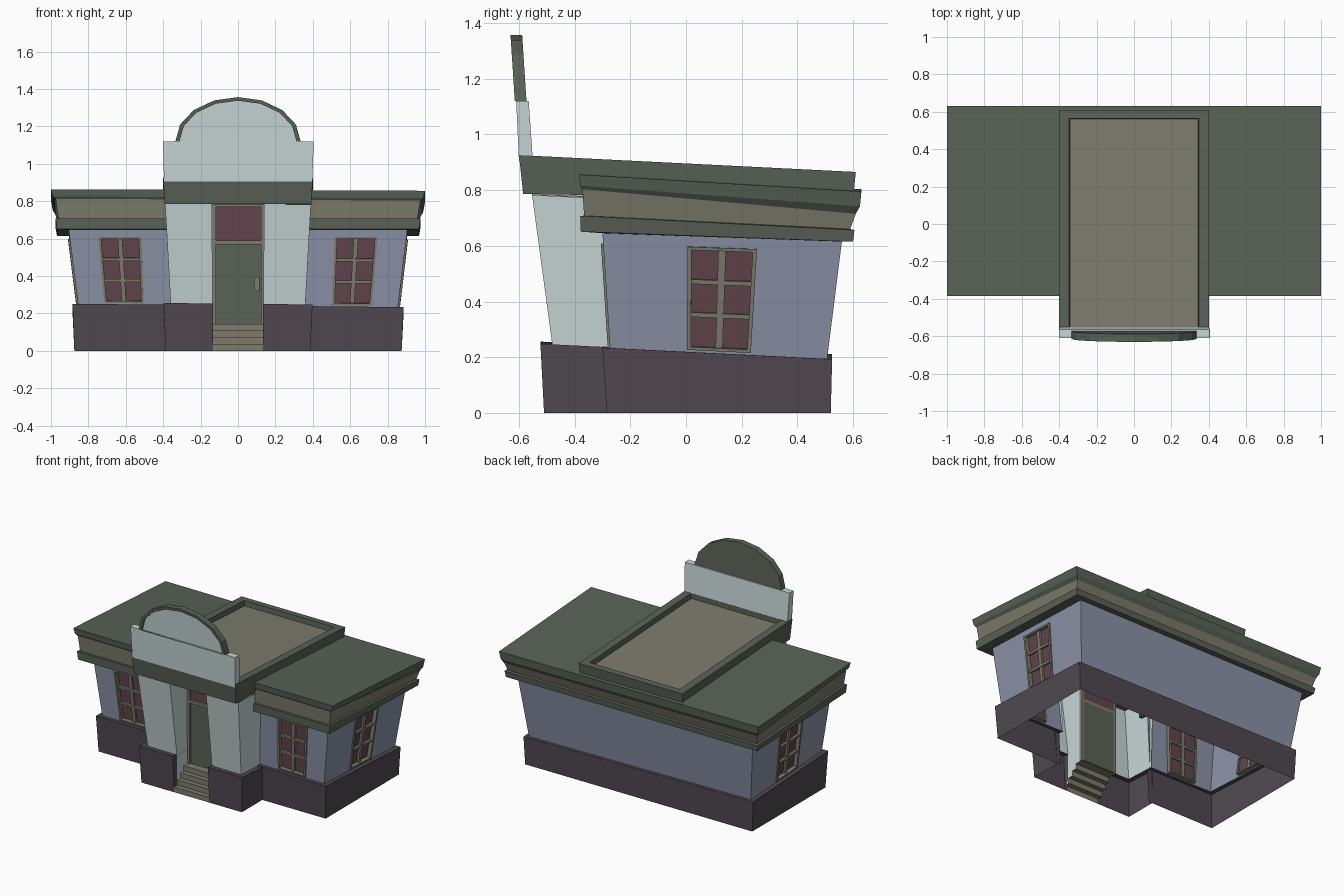
import bpy, math
from mathutils import Vector as V

if "Cube" in bpy.data.objects:
    bpy.data.objects.remove(bpy.data.objects["Cube"])

COL = {'plinth': (.08, .066, .082), 'green': (.10, .122, .095), 'tan': (.205, .2, .15),
       'blue': (.26, .29, .39), 'pale': (.58, .68, .68), 'glass': (.12, .06, .075)}
MATS = {}
for k, c in COL.items():
    MATS[k] = bpy.data.materials.new(k)
    MATS[k].diffuse_color = (*c, 1)


def mesh(name, verts, faces, col):
    me = bpy.data.meshes.new(name)
    me.from_pydata([tuple(v) for v in verts], [], faces)
    me.materials.append(MATS[col])
    ob = bpy.data.objects.new(name, me)
    bpy.context.collection.objects.link(ob)
    return ob


def loft(name, levels, col, closed=False, cap_top=False, cap_low=False):
    n = len(levels[0])
    verts = [p for l in levels for p in l]
    faces = []
    for k in range(len(levels) - 1):
        for i in range(n if closed else n - 1):
            a, b = k * n + i, k * n + (i + 1) % n
            faces.append((b, a, a + n, b + n))
    if cap_top:
        faces.append(tuple(reversed(range((len(levels) - 1) * n, len(levels) * n))))
    if cap_low:
        faces.append(tuple(range(n)))
    return mesh(name, verts, faces, col)


def box_pts(x0, x1, y0, y1, z):
    return [(x0, y0, z), (x0, y1, z), (x1, y1, z), (x1, y0, z)]


def box(name, x0, x1, y0, y1, z0, z1, col):
    return loft(name, [box_pts(x0, x1, y0, y1, z0), box_pts(x0, x1, y0, y1, z1)], col, True, True, True)


# Outline of the wide building, open where the entrance block meets it
def wing(hx, y0, y1, c, sy=0.0, sx=0.0):
    pts = [(-.36, y0), (-hx, y0), (-hx, y1), (hx, y1), (hx, y0), (.36, y0)]
    return [V((x, y, c - sy * y - sx * x)) for x, y in pts]


wall_lo = wing(.855, -.273, .507, .228, .05, .01)
wall_hi = wing(.905, -.30, .56, .635, .035)
loft('plinth', [wing(.875, -.285, .52, 0), wing(.885, -.30, .525, .228, .05, .01), wall_lo], 'plinth')
frieze_lo = wing(.96, -.366, .59, .69, .05)
frieze_hi = wing(.975, -.372, .61, .775, .09, .005)
loft('lower_cornice', [wall_hi, wing(.968, -.378, .6, .637, .037), wing(.975, -.38, .605, .688, .052), frieze_lo], 'green')
loft('frieze', [frieze_lo, frieze_hi], 'tan')
loft('roof_slab', [frieze_hi, wing(.99, -.38, .625, .793, .074, .005), wing(1, -.385, .63, .837, .06, .004)],
     'green', cap_top=True)


# Walls with window openings, and windows fitted into them
BOX_F = [(0, 1, 2, 3), (7, 6, 5, 4), (0, 4, 5, 1), (1, 5, 6, 2), (2, 6, 7, 3), (3, 7, 4, 0)]


def window(name, P, n, s0, s1, t0, t1):
    def q(u, v, d):
        return P(s0 + (s1 - s0) * u, t0 + (t1 - t0) * v) + n * d
    vs, fs = [], []

    def bar(u0, u1, v0, v1, out):
        k = len(vs)
        for d in (-.025, out):
            vs.extend([q(u0, v0, d), q(u0, v1, d), q(u1, v1, d), q(u1, v0, d)])
        fs.extend([tuple(k + i for i in f) for f in BOX_F])
    bar(0, .06, 0, 1, .008)
    bar(.94, 1, 0, 1, .008)
    bar(.06, .94, 0, .03, .008)
    bar(.06, .94, .97, 1, .008)
    bar(.445, .555, .03, .97, -.004)
    for v in (.34, .66):
        bar(.06, .94, v - .022, v + .022, -.002)
    mesh(name + '_frame', vs, fs, 'tan')
    mesh(name + '_glass', [q(0, 0, -.018), q(1, 0, -.018), q(1, 1, -.018), q(0, 1, -.018)], [(0, 1, 2, 3)], 'glass')


SPANS = {0: ('front_left', .285, .71), 4: ('front_right', .29, .715),
         1: ('left', .352, .645), 3: ('right', .355, .648)}
for i in range(5):
    a, b, c, d = wall_lo[i + 1], wall_lo[i], wall_hi[i], wall_hi[i + 1]
    if i not in SPANS:
        mesh('back_wall', [a, b, c, d], [(0, 1, 2, 3)], 'blue')
        continue
    label, s0, s1 = SPANS[i]
    t0, t1 = .02, .91
    P = lambda s, t: a.lerp(b, s).lerp(d.lerp(c, s), t)
    hole = [P(s0, t0), P(s1, t0), P(s1, t1), P(s0, t1)]
    mesh(label + '_wall', [a, b, c, d] + hole, [(k, (k + 1) % 4, 4 + (k + 1) % 4, 4 + k) for k in range(4)], 'blue')
    window(label + '_window', P, (b - a).cross(d - a).normalized(), s0, s1, t0, t1)

# Entrance steps: an open folded strip
DOOR_Y = -.35
prof = []
for i in range(4):
    y = -.51 + .035 * i
    prof += [(y, .036 * i), (y, .036 * (i + 1))]
prof.append((DOOR_Y, .144))
loft('steps', [[(x, y, z) for y, z in prof] for x in (.135, -.135)], 'tan')


# Entrance pillars and their plinths, one per side
def tilt(pts, c, s, sy=.05):
    out = [V((s * x, y, (c - sy * y - .01 * s * x) if c else 0)) for x, y in pts]
    return out if s > 0 else out[::-1]


for s, side in ((1, 'right'), (-1, 'left')):
    low = tilt([(.36, -.26), (.36, -.48), (.135, -.48), (.135, DOOR_Y)], .222, s)
    top = tilt([(.39, -.28), (.39, -.553), (.14, -.553), (.14, DOOR_Y)], .759, s)
    loft(side + '_pillar', [low, top], 'pale')
    loft(side + '_pillar_plinth',
         [tilt([(.387, -.285), (.387, -.51), (.135, -.51), (.135, -.48)], 0, s),
          tilt([(.398, -.295), (.398, -.523), (.135, -.523), (.135, -.48)], .226, s),
          tilt([(.36, -.26), (.36, -.48), (.135, -.48), (.135, -.48)], .222, s)], 'plinth')
    cheek = [(s * .135, y, z) for y, z in prof] + [(s * .135, DOOR_Y, .24), (s * .135, -.51, .247)]
    mesh(side + '_step_cheek', cheek, [tuple(range(len(cheek)))[::s]], 'pale')

# Door, transom and frame
box('door', -.118, .123, DOOR_Y, DOOR_Y + .01, .144, .57, 'green')
box('transom_glass', -.118, .123, DOOR_Y, DOOR_Y + .01, .59, .77, 'glass')
for nm, x0, x1, z0, z1 in (('left_jamb', -.14, -.118, .144, .785), ('right_jamb', .123, .14, .144, .785),
                           ('transom_bar', -.118, .123, .57, .59), ('door_head', -.118, .123, .77, .785)):
    box(nm, x0, x1, DOOR_Y - .015, DOOR_Y + .01, z0, z1, 'tan')
box('door_handle', .085, .115, DOOR_Y - .025, DOOR_Y, .32, .395, 'tan')


# Raised central roof with a sunken tray
def rect(hx, y0, y1, c, sy=.05):
    return [(x, y, c - sy * y) for x, y, _ in box_pts(-hx, hx, y0, y1, 0)]


rim_in = rect(.347, -.55, .565, .896)
tray = rect(.343, -.55, .562, .861)
loft('central_parapet', [rect(.392, -.585, .60, .777, .016), rect(.4, -.6, .61, .896), rim_in, tray], 'green', True)
mesh('tray_floor', tray, [(3, 2, 1, 0)], 'tan')
mesh('porch_ceiling', rect(.392, -.585, -.345, .777, .016), [(0, 1, 2, 3)], 'green')

# Sign board, leaning slightly forward
loft('sign_board', [box_pts(-.395, .397, -.60, -.55, .905), box_pts(-.402, .405, -.61, -.565, 1.12)],
     'pale', True, True, True)


# Arched crest in eight flat segments, with a raised rim
def arc(rx, rz, dy):
    pts = []
    for i in range(9):
        t = math.pi * i / 8
        z = 1.12 + rz * math.sin(t)
        pts.append((rx * math.cos(t), -.615 - .065 * (z - 1.12) + dy, z))
    return pts


panel = arc(.313, .218, .012)
loft('crest_rim', [arc(.335, .237, .042), arc(.335, .237, 0), arc(.313, .218, 0), panel],
     'green', True, cap_low=True)
mesh('crest_panel', panel, [tuple(reversed(range(9)))], 'pale')

for m in bpy.data.materials:
    if m.users and not m.is_grease_pencil:
        m.use_nodes = True
        m.node_tree.nodes["Principled BSDF"].inputs["Base Color"].default_value = m.diffuse_color
